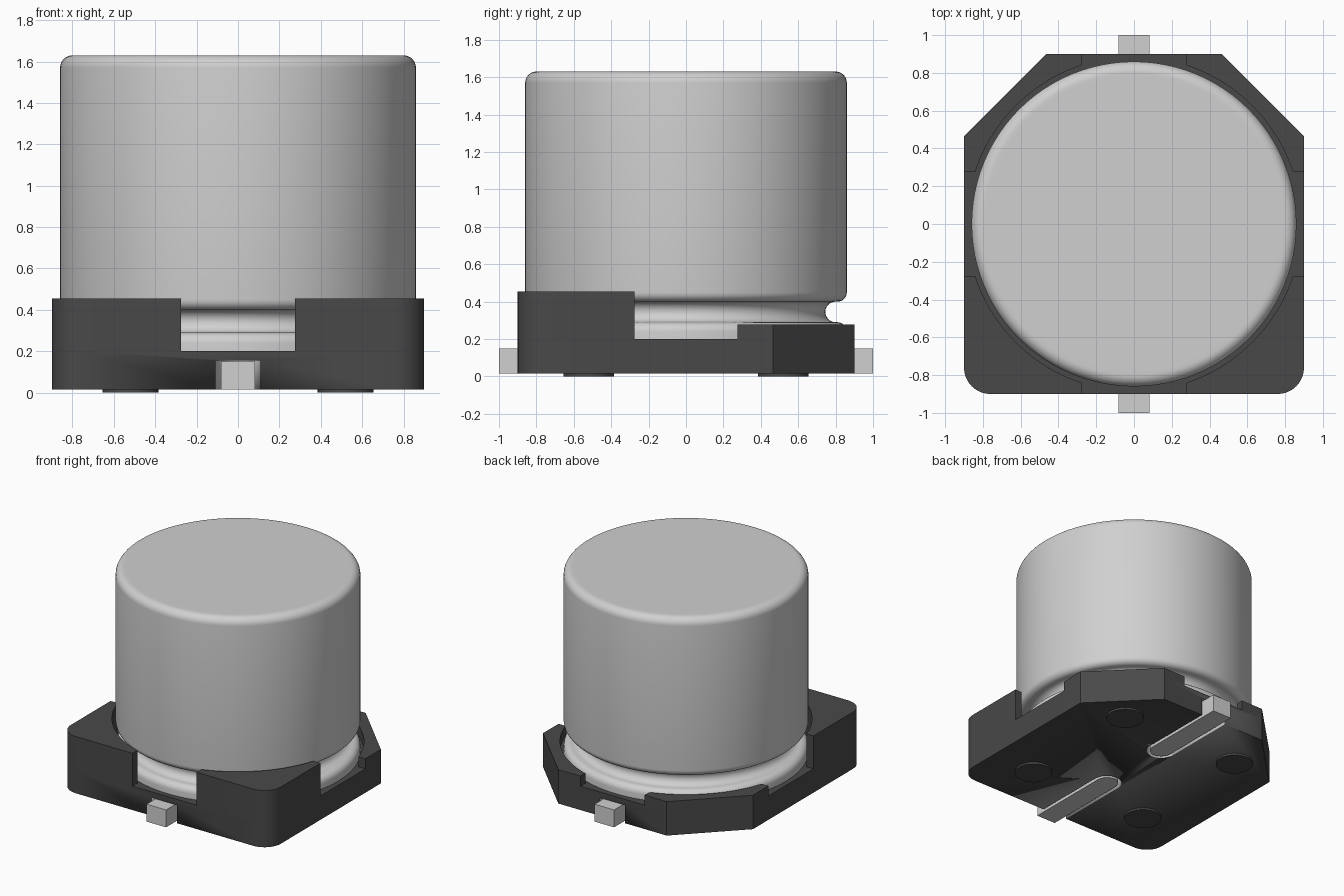
import bpy, bmesh, math
from mathutils import Vector

cube = bpy.data.objects.get("Cube")
if cube:
    bpy.data.objects.remove(cube, do_unlink=True)


def material(name, value):
    m = bpy.data.materials.new(name)
    m.use_nodes = True
    col = (value, value, value, 1.0)
    m.diffuse_color = col
    m.node_tree.nodes["Principled BSDF"].inputs["Base Color"].default_value = col
    return m


METAL = material("light grey metal", 0.63)
PLASTIC = material("dark grey plastic", 0.066)


def finish(name, bm, mats, index=0):
    bmesh.ops.recalc_face_normals(bm, faces=bm.faces)
    mesh = bpy.data.meshes.new(name)
    for f in bm.faces:
        f.material_index = index
        f.smooth = True
    bm.to_mesh(mesh)
    bm.free()
    for m in mats:
        mesh.materials.append(m)
    mesh.set_sharp_from_angle(angle=math.radians(30))
    obj = bpy.data.objects.new(name, mesh)
    bpy.context.collection.objects.link(obj)
    return obj


def arc(cx, cy, r, a0, a1, n):
    """Points on an arc, angles in degrees."""
    return [(cx + r * math.cos(math.radians(a0 + (a1 - a0) * i / n)),
             cy + r * math.sin(math.radians(a0 + (a1 - a0) * i / n)))
            for i in range(n + 1)]


def prism(name, outline, z0, z1, mats, index=0):
    bm = bmesh.new()
    face = bm.faces.new([bm.verts.new((x, y, z0)) for x, y in outline])
    ext = bmesh.ops.extrude_face_region(bm, geom=[face], use_keep_orig=True)
    top = [v for v in ext["geom"] if isinstance(v, bmesh.types.BMVert)]
    bmesh.ops.translate(bm, verts=top, vec=(0, 0, z1 - z0))
    return finish(name, bm, mats, index)


def lathe(name, profile, mats, steps=96):
    bm = bmesh.new()
    vs = [bm.verts.new((r, 0, z)) for r, z in profile]
    es = [bm.edges.new(p) for p in zip(vs, vs[1:])]
    bmesh.ops.spin(bm, geom=vs + es, cent=(0, 0, 0), axis=(0, 0, 1),
                   angle=2 * math.pi, steps=steps)
    bmesh.ops.remove_doubles(bm, verts=bm.verts, dist=1e-5)
    return finish(name, bm, mats)


HALF, NOTCH, BORE = 0.90, 0.275, 0.885
BOTTOM, FLOOR = 0.015, 0.20
ROUND, CHAMFER = 0.14, 0.465

# Base corners on the +x side, from the side face to the front or back face
front_edge = [(x, -y) for x, y in arc(HALF - ROUND, HALF - ROUND, ROUND, 0, 90, 10)]
back_edge = [(HALF, CHAMFER), (CHAMFER, HALF)]


def mirror_x(points):
    return [(-x, y) for x, y in points]


# Base slab with rounded front corners and chamfered back corners
slab_outline = (back_edge + mirror_x(back_edge)[::-1]
                + mirror_x(front_edge) + front_edge[::-1])
slab = prism("base_slab", slab_outline, BOTTOM, FLOOR, [PLASTIC, METAL])

# Metal-lined slots under the base, and the leads lying in them
for side, s in (("front", -1), ("back", 1)):
    slot = [(x, s * y) for x, y in
            [(0.108, 1.1)] + arc(0, 0.31, 0.108, 0, -180, 16) + [(-0.108, 1.1)]]
    cutter = prism("slot_cutter", slot, -0.1, 0.155, [PLASTIC, METAL], 1)
    cutter.hide_render = True
    mod = slab.modifiers.new("slot", "BOOLEAN")
    mod.operation, mod.solver, mod.object = "DIFFERENCE", "EXACT", cutter
    bpy.context.view_layer.objects.active = slab
    bpy.ops.object.modifier_apply(modifier=mod.name)
    bpy.data.objects.remove(cutter, do_unlink=True)
    lead = [(x, s * y) for x, y in
            [(0.083, 1.0)] + arc(0, 0.31, 0.083, 0, -180, 16) + [(-0.083, 1.0)]]
    prism(side + "_lead", lead, BOTTOM, 0.15, [METAL])

# Raised corner blocks, hollowed by the round seat of the can
a0 = math.degrees(math.asin(NOTCH / BORE))
seat = arc(0, 0, BORE, 90 - a0, a0, 24)
for side, edge, s, height in (("front", front_edge, -1, 0.455),
                              ("back", back_edge, 1, 0.278)):
    block = ([(HALF, s * NOTCH)] + edge + [(NOTCH, s * HALF)]
             + [(x, s * y) for x, y in seat])
    prism(side + "_left_corner", block, FLOOR, height, [PLASTIC])
    prism(side + "_right_corner", mirror_x(block), FLOOR, height, [PLASTIC])

# Round feet
for side, s in (("front", -1), ("back", 1)):
    for hand, t in (("left", 1), ("right", -1)):
        prism(f"{side}_{hand}_foot", arc(t * 0.52, s * 0.52, 0.136, 0, 348.75, 31),
              0.0, BOTTOM + 0.003, [PLASTIC])

# Can with rounded top, crimped groove and lower bead
profile = ([(0, 0.18), (0.86, 0.18)]
           + arc(0.81, 0.24, 0.05, 0, 90, 6)
           + arc(0.80, 0.345, 0.055, 270, 90, 12)
           + arc(0.81, 0.45, 0.05, -90, 0, 6)
           + arc(0.80, 1.57, 0.06, 0, 90, 8)
           + [(0.78, 1.63), (0, 1.63)])
lathe("can", profile, [METAL])
